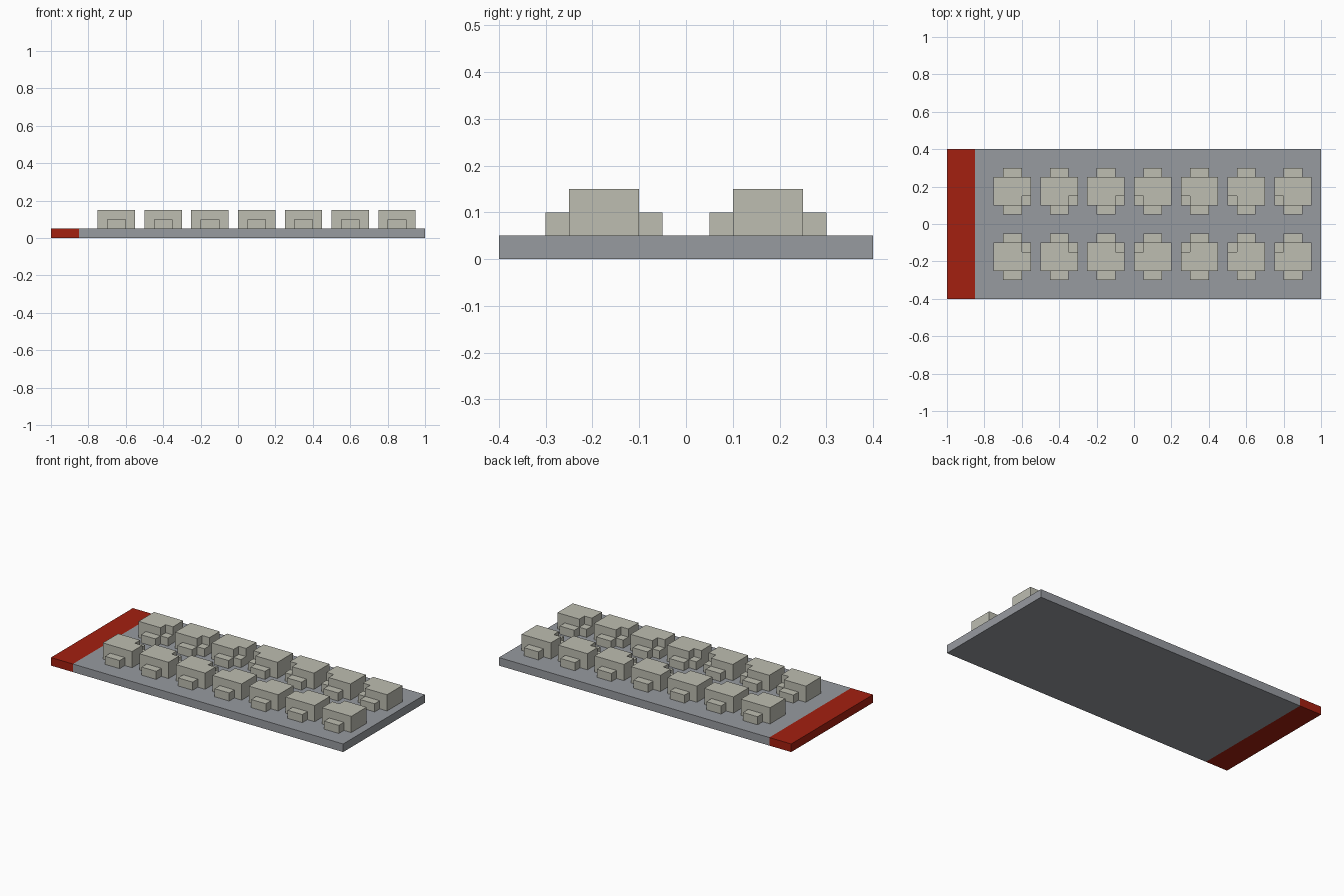
import bpy
import bmesh

old = bpy.data.objects.get("Cube")
if old:
    bpy.data.objects.remove(old, do_unlink=True)


def make_material(name, colour):
    mat = bpy.data.materials.new(name)
    mat.use_nodes = True
    rgba = (*colour, 1.0)
    mat.diffuse_color = rgba
    mat.node_tree.nodes["Principled BSDF"].inputs["Base Color"].default_value = rgba
    return mat


grey = make_material("slate grey", (0.31, 0.325, 0.35))
red = make_material("brick red", (0.37, 0.014, 0.005))
stone = make_material("pale stone", (0.51, 0.51, 0.44))


def extrude_outline(bm, outline, low, high):
    """Raise a closed footprint into a prism."""
    base = bm.faces.new([bm.verts.new((x, y, low)) for x, y in outline])
    top = bmesh.ops.extrude_face_region(bm, geom=[base])["geom"]
    for v in top:
        if isinstance(v, bmesh.types.BMVert):
            v.co.z = high


def rectangle(x0, x1, y0, y1):
    return [(x0, y0), (x1, y0), (x1, y1), (x0, y1)]


def make_object(name, prisms, mat, location=(0, 0, 0), mirror=(1, 1)):
    bm = bmesh.new()
    for outline, low, high in prisms:
        flipped = [(x * mirror[0], y * mirror[1]) for x, y in outline]
        extrude_outline(bm, flipped, low, high)
    bmesh.ops.recalc_face_normals(bm, faces=bm.faces)
    mesh = bpy.data.meshes.new(name)
    bm.to_mesh(mesh)
    bm.free()
    mesh.materials.append(mat)
    obj = bpy.data.objects.new(name, mesh)
    obj.location = location
    bpy.context.collection.objects.link(obj)
    return obj


# Ground slab and the coloured strip at its end
GROUND = 0.05
make_object("ground_slab", [(rectangle(-0.85, 1, -0.4, 0.4), 0, GROUND)], grey)
make_object("end_strip", [(rectangle(-1, -0.85, -0.4, 0.4), 0, GROUND)], red)

# House: main block with a notched corner, a low step in it, and two porches
notched_block = [(-0.1, -0.075), (0.05, -0.075), (0.05, -0.025),
                 (0.1, -0.025), (0.1, 0.075), (-0.1, 0.075)]
house = [
    (notched_block, 0, 0.1),
    (rectangle(0.05, 0.1, -0.075, -0.025), 0, 0.05),
    (rectangle(-0.05, 0.05, -0.125, -0.075), 0, 0.05),
    (rectangle(-0.05, 0.05, 0.075, 0.125), 0, 0.05),
]

# Two facing rows; notches face the street and the middle of the row
for row, side in (("front", -1), ("back", 1)):
    for i in range(7):
        make_object(f"{row}_house_{i + 1}", house, stone,
                    (-0.65 + 0.25 * i, 0.175 * side, GROUND),
                    (1 if i < 3 else -1, side))
